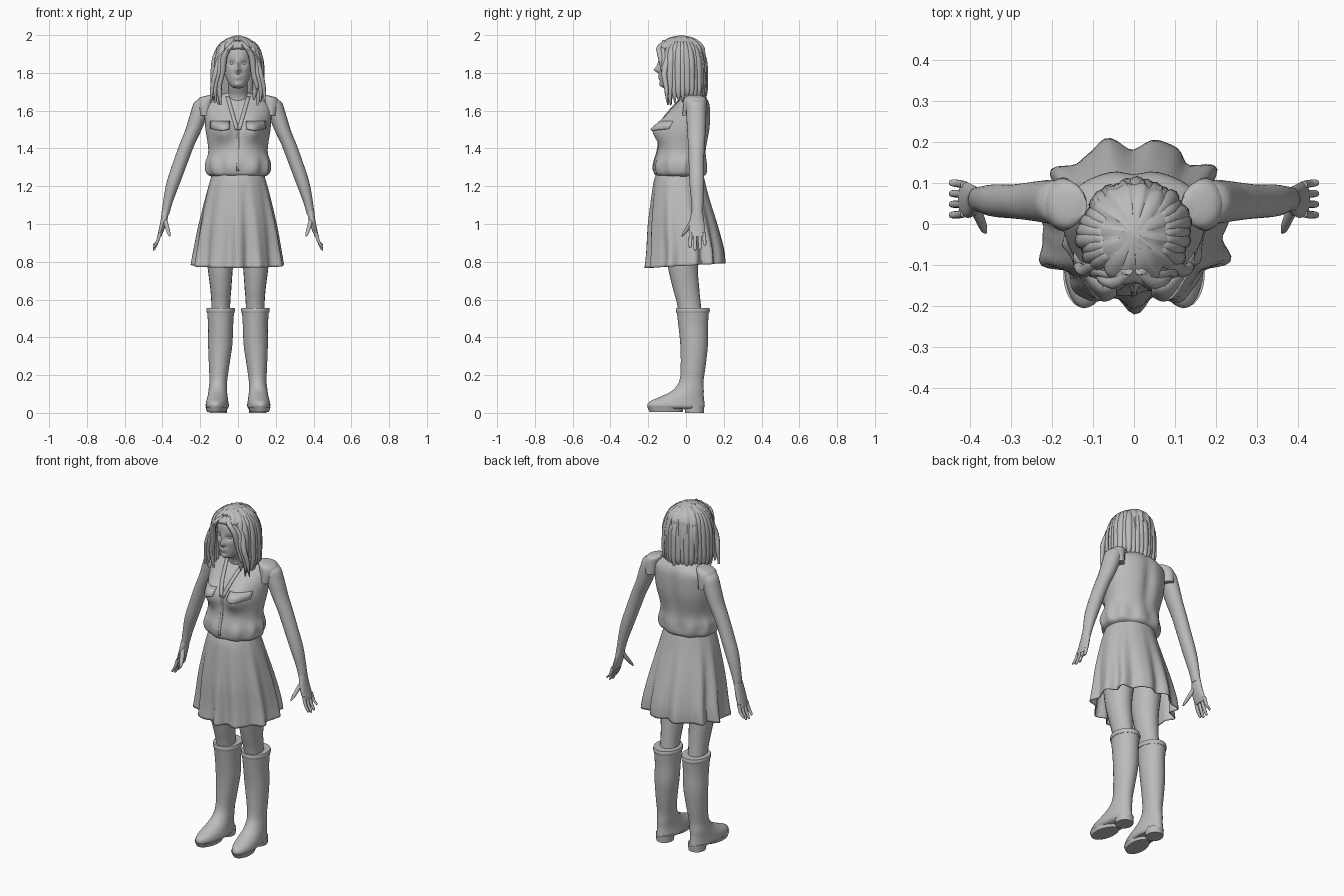
import bpy, bmesh, math, random
from mathutils import Vector, Matrix
from mathutils.bvhtree import BVHTree

random.seed(4)
if "Cube" in bpy.data.objects:
    bpy.data.objects.remove(bpy.data.objects["Cube"])

grey = bpy.data.materials.new("plain grey")
grey.use_nodes = True
grey.diffuse_color = (0.5, 0.5, 0.5, 1)
grey.node_tree.nodes["Principled BSDF"].inputs["Base Color"].default_value = (0.5, 0.5, 0.5, 1)
SIDES = ((1, "left"), (-1, "right"))


def finish(name, bm, sharp=50):
    bmesh.ops.recalc_face_normals(bm, faces=bm.faces)
    for f in bm.faces:
        f.smooth = True
    for e in bm.edges:
        if e.calc_face_angle(0) > math.radians(sharp):
            e.smooth = False
    me = bpy.data.meshes.new(name)
    bm.to_mesh(me)
    bm.free()
    me.materials.append(grey)
    ob = bpy.data.objects.new(name, me)
    bpy.context.collection.objects.link(ob)
    return ob


def spline(pts, steps):
    # smooth list of stations through the given ones
    out = []
    for i in range(len(pts) - 1):
        quad = [pts[max(i - 1, 0)], pts[i], pts[i + 1], pts[min(i + 2, len(pts) - 1)]]
        for k in range(steps):
            t = k / steps
            out.append([0.5 * (2 * b + (c - a) * t + (2 * a - 5 * b + 4 * c - d) * t * t
                               + (3 * b - a - 3 * c + d) * t ** 3) for a, b, c, d in zip(*quad)])
    return out + [list(pts[-1])]


def loft(name, stations, seg=20, steps=4, side=1, turn=0, deform=None, cap=True):
    # level elliptical rings: x, y, z, half width, half depth
    bm = bmesh.new()
    rings = []
    for x, y, z, rx, ry in spline(stations, steps):
        ring = []
        for k in range(seg):
            a = math.tau * k / seg
            off = Matrix.Rotation(turn, 3, 'Z') @ Vector((rx * math.sin(a), -ry * math.cos(a), 0))
            co = Vector((x, y, z)) + off
            if deform:
                co = deform(co, a)
            ring.append(bm.verts.new((co.x * side, co.y, co.z)))
        rings.append(ring)
    for lo, hi in zip(rings, rings[1:]):
        for k in range(seg):
            n = (k + 1) % seg
            bm.faces.new((lo[k], lo[n], hi[n], hi[k]))
    if cap:
        bm.faces.new(rings[0])
        bm.faces.new(rings[-1])
    return finish(name, bm)


def bump(co, x, z, wx, wz):
    return math.exp(-((co.x - x) / wx) ** 2 - ((co.z - z) / wz) ** 2)


# Blouse with bust, gathers above the hem and a hollow back
def blouse_shape(co, a):
    front = max(0, math.cos(a)) ** 0.5
    for s in (1, -1):
        co.y -= 0.075 * front * bump(co, s * 0.085, 1.5, 0.062, 0.065)
    gather = bump(co, co.x, 1.3, 1, 0.05)
    co.y += 0.006 * gather * math.sin(9 * a)
    co.x += 0.005 * gather * math.cos(11 * a)
    if math.cos(a) < 0:
        co.y -= 0.018 * bump(co, 0, 1.5, 0.03, 0.15)
    return co


blouse = loft("blouse", [
    (0, -.03, 1.25, .135, .115), (0, -.03, 1.268, .165, .137), (0, -.03, 1.32, .172, .14),
    (0, -.02, 1.39, .157, .13), (0, .005, 1.5, .172, .125), (0, .018, 1.58, .176, .115),
    (0, .035, 1.635, .165, .092), (0, .04, 1.67, .12, .07), (0, .03, 1.695, .065, .055)],
    seg=56, steps=5, deform=blouse_shape)
front_tree = BVHTree.FromPolygons([v.co for v in blouse.data.vertices],
                                  [p.vertices[:] for p in blouse.data.polygons])


def on_front(x, z, lift=0.003):
    hit = front_tree.ray_cast(Vector((x, -1, z)), Vector((0, 1, 0)))[0]
    return Vector((x, (hit.y if hit else 0) - lift, z))


def strip(name, path, width, lift=0.004):
    # thin trim following the blouse front
    bm = bmesh.new()
    rows = [[bm.verts.new(on_front(x + o, z, lift)) for o in (-width / 2, width / 2)] for x, z in path]
    for a, b in zip(rows, rows[1:]):
        bm.faces.new((a[0], a[1], b[1], b[0]))
    ob = finish(name, bm)
    mod = ob.modifiers.new("thickness", 'SOLIDIFY')
    mod.thickness = 0.006
    return ob


strip("front_placket", [(0, 1.28 + .02 * i) for i in range(13)], 0.012)

# Pleated skirt, an open sheet
def skirt_shape(co, a):
    f = min(1, max(0, (1.27 - co.z) / 0.49)) ** 1.2
    wave = math.cos(11 * a + 0.5 * math.sin(3 * a)) + 0.4 * math.sin(17 * a + 1)
    k = 1 + 0.075 * f * wave
    co.x *= k
    co.y *= k
    co.z += 0.012 * f * math.sin(a - math.pi / 2)
    return co


skirt = loft("skirt", [
    (0, -.03, 1.285, .13, .115), (0, -.035, 1.24, .145, .132), (0, -.03, 1.15, .17, .15),
    (0, -.015, 1.0, .203, .178), (0, 0, .86, .224, .195), (0, 0, .78, .234, .2)],
    seg=110, steps=4, deform=skirt_shape, cap=False)
skirt.modifiers.new("thickness", 'SOLIDIFY').thickness = 0.005

# Neck and head with modelled face
loft("neck", [(0, .02, 1.63, .075, .06), (0, .008, 1.68, .054, .055),
              (0, -.02, 1.73, .05, .053), (0, -.03, 1.8, .05, .05)])


def face_shape(co, a):
    f = max(0, math.cos(a)) ** 0.5
    co.y -= f * (0.026 * bump(co, 0, 1.815, .013, .014) + 0.012 * bump(co, 0, 1.84, .009, .025))
    co.y -= f * (0.009 * bump(co, 0, 1.783, .024, .006) + 0.008 * bump(co, 0, 1.77, .02, .006))
    co.y -= f * 0.008 * bump(co, 0, 1.738, .022, .014)
    for s in (1, -1):
        co.y += f * 0.013 * bump(co, s * .032, 1.851, .018, .012)
        co.y -= f * 0.004 * bump(co, s * .045, 1.82, .02, .02)
    return co


loft("head", [
    (0, -.09, 1.718, .012, .02), (0, -.085, 1.728, .036, .043), (0, -.072, 1.755, .055, .065),
    (0, -.06, 1.8, .07, .08), (0, -.05, 1.86, .076, .092), (0, -.045, 1.92, .073, .092),
    (0, -.04, 1.965, .05, .065), (0, -.04, 1.985, .015, .02)],
    seg=64, steps=7, deform=face_shape)

# Hair: a ridged mass topped by a crown, then loose locks
def hair_shape(co, a):
    co.x += 0.004 * math.sin(13 * a + 20 * co.z)
    co.y += 0.004 * math.cos(15 * a)
    return co


loft("hair_mass", [
    (0, .04, 1.655, .07, .035), (0, .042, 1.7, .1, .055), (0, .03, 1.78, .112, .072),
    (0, .02, 1.86, .112, .085), (0, -.005, 1.91, .106, .105), (0, -.025, 1.935, .1, .122),
    (0, -.025, 1.962, .082, .1), (0, -.025, 1.985, .05, .065), (0, -.025, 1.997, .01, .015)],
    seg=60, deform=hair_shape)


def lock(name, path, width, turn):
    sizes = (.5, .9, 1, .9, .7, .12)
    loft(name, [(x, y, z, width * s, .004 + .012 * s) for (x, y, z), s in zip(path, sizes)],
         seg=8, steps=3, turn=turn)


count = 25
for i in range(count):
    t = math.radians(-128 + 256 * i / (count - 1))
    wide = random.uniform(.95, 1.07)
    tip = 1.625 + random.uniform(0, .05)
    path = []
    for z, r in ((1.965, .62), (1.93, .83), (1.86, .96), (1.77, 1.0), (1.7, 1.0), (tip, .93)):
        r *= 1 if z > 1.9 else wide
        path.append((.123 * r * math.sin(t + .05 * wide), -.027 + .122 * r * math.cos(t), z))
    lock("hair_lock_%d" % i, path, .021, -t)

for s, label in SIDES:
    # Front locks sweeping from the parting down beside the face
    for j, (out, end) in enumerate(((0, 1.71), (.02, 1.655), (.035, 1.64))):
        lock("%s_front_lock_%d" % (label, j), [
            (s * .012, -.115, 1.968 + .003 * j), (s * .045, -.142 + out, 1.935),
            (s * (.073 + out * .5), -.133 + out, 1.885), (s * (.083 + out), -.115, 1.8),
            (s * (.1 + out), -.105, 1.725), (s * (.085 + out * 1.7), -.1, end)], .017, s * .8)

    # Eyes
    bm = bmesh.new()
    bmesh.ops.create_uvsphere(bm, u_segments=16, v_segments=10, radius=.011)
    bmesh.ops.translate(bm, verts=bm.verts, vec=(s * .032, -.117, 1.851))
    finish(label + "_eye", bm)

    # Bare arm and sleeve cap
    loft(label + "_arm", [
        (.15, .05, 1.668, .02, .03), (.18, .052, 1.648, .048, .05), (.203, .054, 1.59, .048, .053),
        (.235, .055, 1.5, .043, .049), (.27, .055, 1.42, .04, .044), (.3, .055, 1.34, .039, .041),
        (.342, .057, 1.22, .036, .039), (.37, .06, 1.12, .026, .032), (.385, .06, 1.05, .02, .029)],
        side=s)
    loft(label + "_sleeve_cap", [
        (.135, .045, 1.682, .02, .03), (.16, .047, 1.668, .044, .055), (.173, .048, 1.635, .047, .063),
        (.172, .048, 1.575, .036, .066)], side=s)

    # Hand with fingers and thumb
    loft(label + "_palm", [
        (.384, .06, 1.07, .02, .029), (.392, .057, 1.02, .018, .038), (.405, .058, .97, .015, .043),
        (.417, .06, .935, .011, .04)], side=s, seg=14)
    for k in range(4):
        y, drop = .026 + .023 * k, (.012, 0, .004, .025)[k]
        loft("%s_finger_%d" % (label, k), [
            (.412, y, .955, .01, .01), (.426, y - .003 + .002 * k, .91, .009, .0095),
            (.443, y - .004 + .003 * k, .868 + drop, .007, .008),
            (.446, y - .004 + .003 * k, .86 + drop, .002, .003)], side=s, seg=10)
    loft(label + "_thumb", [
        (.388, .04, 1.025, .012, .016), (.376, .015, .985, .012, .015),
        (.366, -.01, .95, .009, .01), (.361, -.02, .934, .003, .004)], side=s, seg=10)

    # Collar edge and pocket flap
    strip(label + "_collar_edge", [(s * (.004 + .052 * k / 8), 1.5 + .022 * k) for k in range(9)], .02, .006)
    bm = bmesh.new()
    rows = []
    for k in range(9):
        u = k / 4 - 1
        x = s * (.095 + .052 * u)
        top = on_front(x, 1.545, .002)
        low = on_front(x, 1.505 - .008 * (1 - abs(u)), .014)
        rows.append((bm.verts.new(top), bm.verts.new(low)))
    for a, b in zip(rows, rows[1:]):
        bm.faces.new((a[0], a[1], b[1], b[0]))
    finish(label + "_pocket_flap", bm).modifiers.new("thickness", 'SOLIDIFY').thickness = .007

    # Leg
    loft(label + "_leg", [
        (.085, -.01, 1.1, .08, .1), (.092, -.015, .92, .08, .095), (.094, -.017, .78, .068, .08),
        (.091, 0, .66, .056, .07), (.091, .015, .58, .05, .063), (.091, .03, .48, .05, .06)], side=s)

    # Boot shaft and foot, toes turned slightly out
    def toe_out(co, a):
        co.x += .09 * max(0, -.02 - co.y) * max(0, 1 - co.z / .2)
        return co

    loft(label + "_boot", [
        (.105, -.05, .022, .05, .14), (.107, -.053, .035, .06, .152), (.108, -.048, .06, .058, .145),
        (.108, -.018, .088, .053, .112), (.107, .012, .12, .049, .082), (.104, .029, .17, .047, .064),
        (.1, .038, .25, .054, .066), (.094, .043, .36, .064, .073), (.092, .038, .46, .066, .078),
        (.092, .036, .545, .072, .086)], seg=32, side=s, deform=toe_out)
    loft(label + "_boot_rim", [
        (.092, .036, .53, .073, .087), (.092, .036, .542, .076, .09), (.092, .036, .556, .073, .087)],
        seg=32, side=s)
    loft(label + "_boot_heel", [(.105, .045, 0, .046, .05), (.105, .044, .04, .05, .053)],
         steps=1, side=s)
    loft(label + "_boot_sole", [(.106, -.105, .006, .05, .088), (.107, -.108, .03, .058, .096)],
         seg=28, steps=1, side=s, deform=toe_out)
